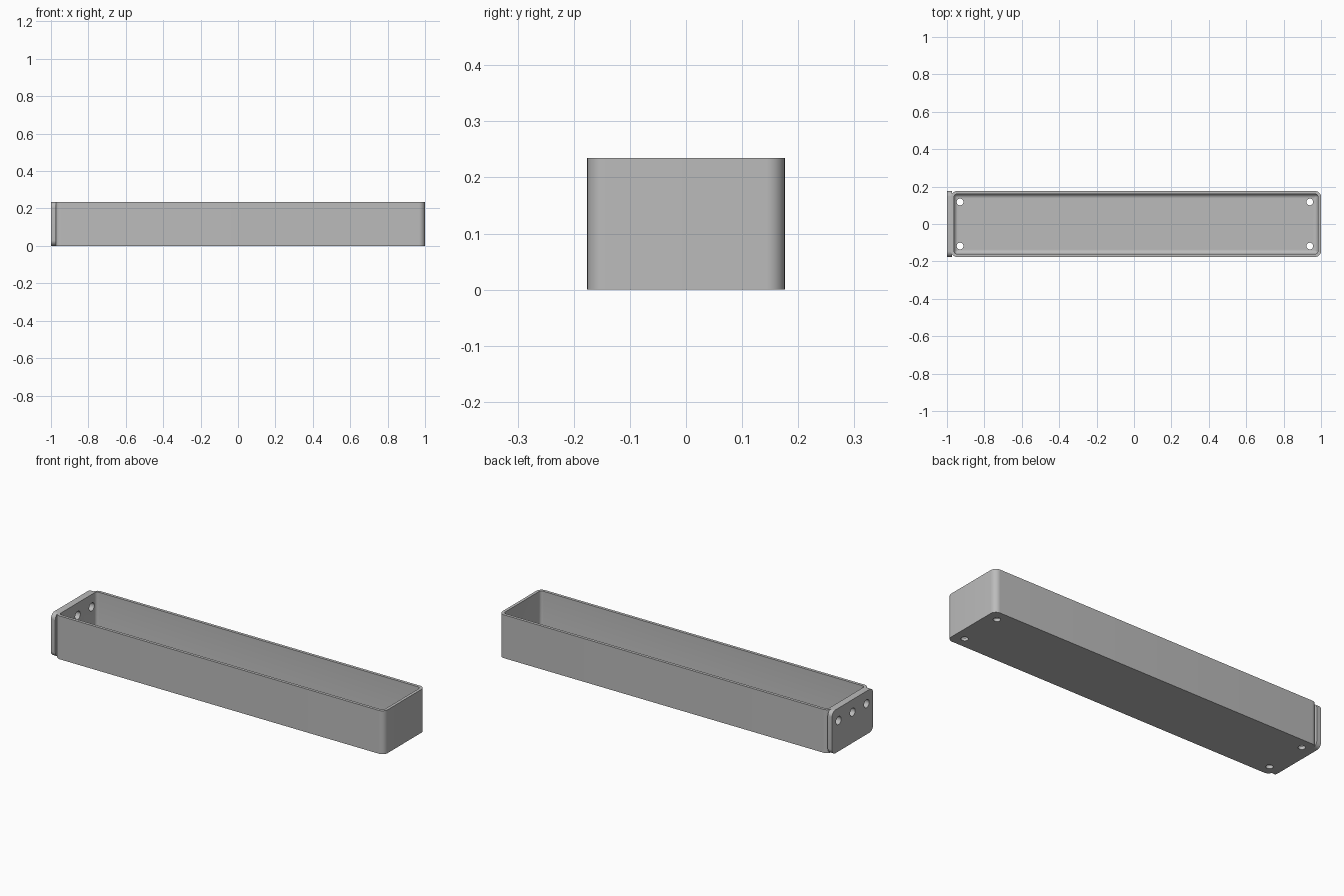
import bpy, bmesh, math

cube = bpy.data.objects.get("Cube")
if cube:
    bpy.data.objects.remove(cube, do_unlink=True)

grey = bpy.data.materials.new("plain grey")
grey.use_nodes = True
grey.diffuse_color = (0.5, 0.5, 0.5, 1)
grey.node_tree.nodes["Principled BSDF"].inputs["Base Color"].default_value = (0.5, 0.5, 0.5, 1)

HALF_W, HEIGHT, WALL, FLOOR = 0.176, 0.235, 0.016, 0.016
BOX_LEFT, BOX_RIGHT = -0.978, 1.0
MID = (BOX_LEFT + BOX_RIGHT) / 2
HALF_L = (BOX_RIGHT - BOX_LEFT) / 2
CORNER, FILLET = 0.032, 0.022


def rounded_rect(half_a, half_b, radius, steps=10):
    """Outline points, counter-clockwise, with arcs at the corners."""
    points = []
    for quarter, (sa, sb) in enumerate([(1, 1), (-1, 1), (-1, -1), (1, -1)]):
        for i in range(steps + 1):
            t = math.pi / 2 * (quarter + i / steps)
            points.append((sa * (half_a - radius) + radius * math.cos(t),
                           sb * (half_b - radius) + radius * math.sin(t)))
    return points


def loft(name, rings):
    """Skin a closed solid through equal-length rings and cap both ends."""
    bm = bmesh.new()
    loops = [[bm.verts.new(p) for p in ring] for ring in rings]
    for a, b in zip(loops, loops[1:]):
        for i in range(len(a)):
            j = (i + 1) % len(a)
            bm.faces.new((a[i], a[j], b[j], b[i]))
    bm.faces.new(loops[0][::-1])
    bm.faces.new(loops[-1])
    bmesh.ops.recalc_face_normals(bm, faces=bm.faces)
    mesh = bpy.data.meshes.new(name)
    bm.to_mesh(mesh)
    bm.free()
    mesh.materials.append(grey)
    obj = bpy.data.objects.new(name, mesh)
    bpy.context.collection.objects.link(obj)
    return obj


def drill(obj, centre, radius, along_x=False):
    """Cut a round through hole."""
    rotation = (0, math.pi / 2, 0) if along_x else (0, 0, 0)
    bpy.ops.mesh.primitive_cylinder_add(vertices=32, radius=radius, depth=0.12,
                                        location=centre, rotation=rotation)
    cutter = bpy.context.object
    cutter.hide_render = True
    cutter.data.materials.append(grey)
    mod = obj.modifiers.new("hole", "BOOLEAN")
    mod.operation, mod.solver, mod.object = "DIFFERENCE", "EXACT", cutter
    bpy.context.view_layer.objects.active = obj
    bpy.ops.object.modifier_apply(modifier=mod.name)
    bpy.data.objects.remove(cutter, do_unlink=True)


def box_ring(inset, z):
    outline = rounded_rect(HALF_L - inset, HALF_W - inset, max(CORNER - inset, 0.004))
    return [(MID + x, y, z) for x, y in outline]


# Open tray: outer wall, rim, inner wall, then a rounded edge into the floor
rings = [box_ring(0, 0), box_ring(0, HEIGHT), box_ring(WALL, HEIGHT)]
for i in range(7):
    t = math.pi / 2 * i / 6
    rings.append(box_ring(WALL + FILLET * (1 - math.cos(t)),
                          FLOOR + FILLET * (1 - math.sin(t))))
tray = loft("tray", rings)

# End plate standing against the tray's short wall
outline = rounded_rect(HALF_W, HEIGHT / 2, 0.03)
plate = loft("end_plate", [[(x, y, z + HEIGHT / 2) for y, z in outline]
                           for x in (-1.0, BOX_LEFT + 0.004)])

# Floor holes near the corners, and a row of three through the end
for sx in (-1, 1):
    for sy in (-1, 1):
        drill(tray, (MID - 0.006 + sx * 0.935, sy * 0.118, 0), 0.018)
for y in (-0.12, 0, 0.12):
    for part in (tray, plate):
        drill(part, (-0.98, y, 0.167), 0.022, along_x=True)

bpy.ops.object.select_all(action="DESELECT")
for part in (tray, plate):
    part.select_set(True)
bpy.context.view_layer.objects.active = tray
bpy.ops.object.shade_smooth_by_angle(angle=math.radians(35))
